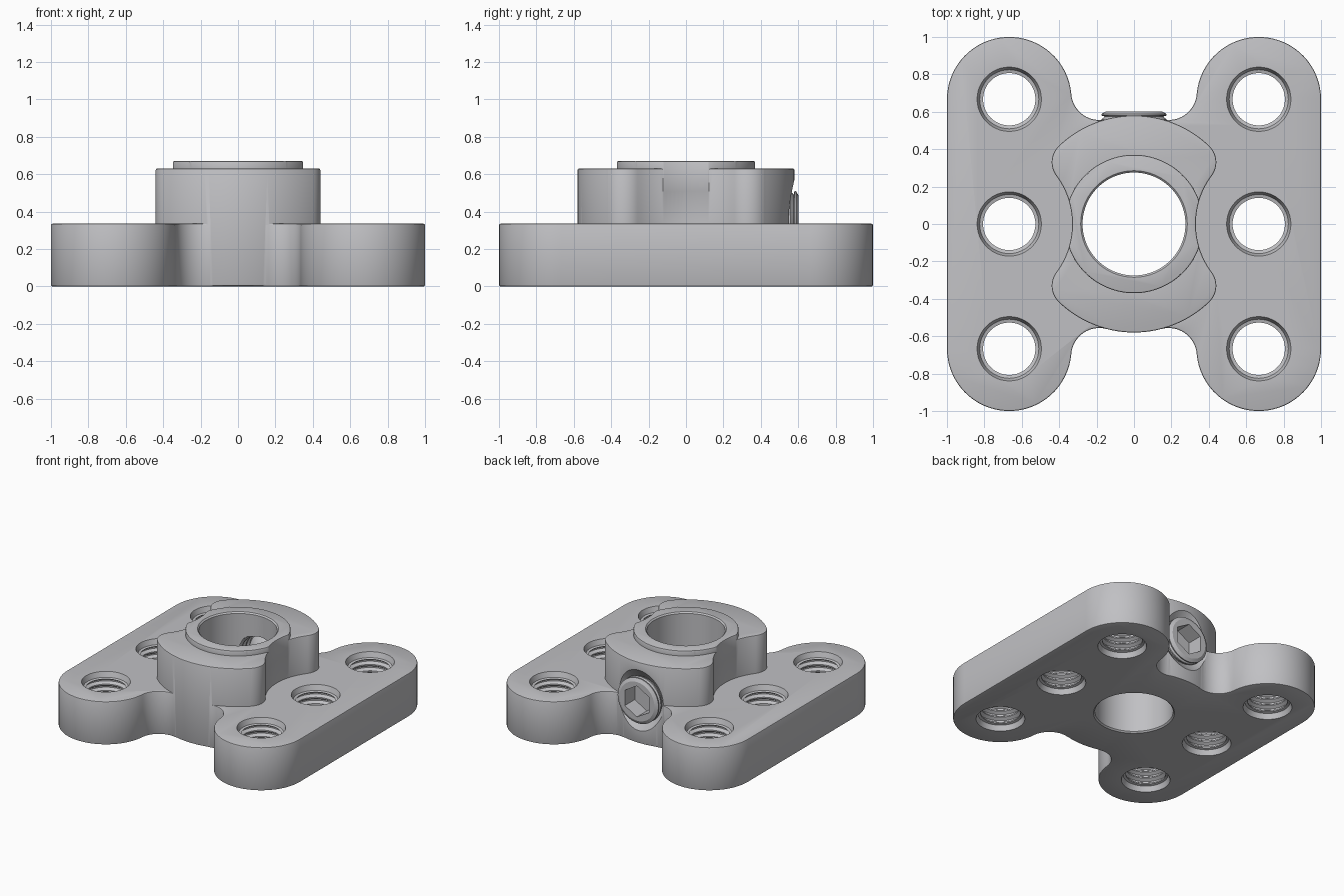
import bpy, bmesh
from math import pi, cos, sin, atan2, acos, hypot, radians
from mathutils import Matrix

cube = bpy.data.objects.get("Cube")
if cube:
    bpy.data.objects.remove(cube, do_unlink=True)

steel = bpy.data.materials.new("grey_steel")
steel.use_nodes = True
colour = (0.53, 0.53, 0.55, 1)
steel.diffuse_color = colour
steel.node_tree.nodes["Principled BSDF"].inputs["Base Color"].default_value = colour

PLATE_TOP, HUB_TOP, BOSS_TOP = 0.335, 0.63, 0.67
LOBE, LOBE_R = 0.667, 0.333
HUB_R, BOSS_R, BORE_R = 0.58, 0.37, 0.275


def finish(bm, name):
    bmesh.ops.recalc_face_normals(bm, faces=bm.faces[:])
    mesh = bpy.data.meshes.new(name)
    bm.to_mesh(mesh)
    bm.free()
    mesh.materials.append(steel)
    obj = bpy.data.objects.new(name, mesh)
    bpy.context.collection.objects.link(obj)
    return obj


def arc(centre, r, a0, a1, n):
    steps = [a0 + (a1 - a0) * i / n for i in range(n + 1)]
    return [(centre[0] + r * cos(a), centre[1] + r * sin(a)) for a in steps]


def four_fold(q):
    """Mirror a quarter outline into a closed loop."""
    back = q[::-1]
    loop = q + [(-x, y) for x, y in back] + [(-x, -y) for x, y in q] + [(x, -y) for x, y in back]
    clean = []
    for p in loop:
        if not clean or hypot(p[0] - clean[-1][0], p[1] - clean[-1][1]) > 1e-4:
            clean.append(p)
    return clean


def prism(name, outline, z0, z1, chamfer=0.008):
    bm = bmesh.new()
    base = bm.faces.new([bm.verts.new((x, y, z0)) for x, y in outline])
    out = bmesh.ops.extrude_face_region(bm, geom=[base], use_keep_orig=True)
    top = [v for v in out["geom"] if isinstance(v, bmesh.types.BMVert)]
    bmesh.ops.translate(bm, verts=top, vec=(0, 0, z1 - z0))
    rims = [e for e in bm.edges if abs(e.verts[0].co.z - e.verts[1].co.z) < 1e-6]
    bmesh.ops.bevel(bm, geom=rims, offset=chamfer, segments=2, profile=0.5, affect='EDGES')
    return finish(bm, name)


def lathe(name, profile, matrix, sides=48, phase=0.0):
    """Solid of revolution from (radius, height) points, capped at both ends."""
    bm = bmesh.new()
    rings = []
    for r, h in profile:
        rings.append([bm.verts.new((x, y, h)) for x, y in
                      arc((0, 0), r, phase, phase + 2 * pi, sides)[:-1]])
    for low, high in zip(rings, rings[1:]):
        for i in range(sides):
            j = (i + 1) % sides
            bm.faces.new((low[i], low[j], high[j], high[i]))
    bm.faces.new(rings[0])
    bm.faces.new(rings[-1])
    bm.transform(matrix)
    return finish(bm, name)


def thread(z0, z1, turns, minor, major):
    """Ridged profile between two heights."""
    pitch = (z1 - z0) / turns
    pts = []
    for i in range(turns):
        z = z0 + i * pitch
        pts += [(minor, z), (minor, z + pitch * 0.2),
                (major, z + pitch * 0.5), (major, z + pitch * 0.7)]
    return pts + [(minor, z1)]


def combine(target, other, operation):
    other.hide_render = True
    mod = target.modifiers.new("combine", 'BOOLEAN')
    mod.operation, mod.object, mod.solver = operation, other, 'EXACT'
    bpy.ops.object.select_all(action='DESELECT')
    bpy.context.view_layer.objects.active = target
    target.select_set(True)
    bpy.ops.object.modifier_apply(modifier=mod.name)
    bpy.data.objects.remove(other, do_unlink=True)


# Base plate: corner lobes blended into the hub by concave fillets
fillet = 0.15
reach = HUB_R + fillet
lobe_dist = LOBE * 2 ** 0.5
swing = acos((reach ** 2 + lobe_dist ** 2 - (LOBE_R + fillet) ** 2) / (2 * reach * lobe_dist))
fc = (reach * cos(pi / 4 + swing), reach * sin(pi / 4 + swing))
to_fillet = atan2(fc[1] - LOBE, fc[0] - LOBE)
plate_quarter = arc((LOBE, LOBE), LOBE_R, 0, to_fillet, 32)
plate_quarter += arc(fc, fillet, to_fillet - pi, atan2(fc[1], fc[0]) - pi, 16)
body = prism("flange_body", four_fold(plate_quarter), 0, PLATE_TOP)

# Hub: waisted outline with rounded shoulders
waist, waist_r = (0.76, 0), 0.43
shoulder, shoulder_r = (0.32, 0.33), 0.12
turn = atan2(shoulder[1], shoulder[0] - waist[0])
lean = atan2(shoulder[1], shoulder[0])
hub_quarter = arc(waist, waist_r, pi - 0.03, turn, 12)
hub_quarter += arc(shoulder, shoulder_r, turn - pi, lean, 16)
hub_quarter += arc((0, 0), HUB_R, lean, radians(88.5), 18)
hub_loop = four_fold(hub_quarter)
combine(body, prism("hub", hub_loop, 0.002, HUB_TOP), 'UNION')

# Boss: round collar trimmed by the hub waist
boss_loop = []
for x, y in hub_loop:
    k = min(1.002, BOSS_R / hypot(x, y))
    boss_loop.append((x * k, y * k))
combine(body, prism("boss", boss_loop, 0.5, BOSS_TOP), 'UNION')

# Central bore with broken edges
edge = BORE_R + 0.01
bore = lathe("bore_cutter", [(edge + 0.02, -0.02), (edge, 0), (BORE_R, 0.01),
                             (BORE_R, BOSS_TOP - 0.01), (edge, BOSS_TOP),
                             (edge + 0.02, BOSS_TOP + 0.02)], Matrix(), 80)
combine(body, bore, 'DIFFERENCE')

# Six threaded mounting holes
sink = 0.04
hole_profile = [(0.18, -0.02), (0.172, 0), (0.158, sink)]
hole_profile += thread(sink + 0.005, PLATE_TOP - sink - 0.005, 5, 0.14, 0.163)
hole_profile += [(0.158, PLATE_TOP - sink), (0.172, PLATE_TOP), (0.18, PLATE_TOP + 0.02)]
for x in (-LOBE, LOBE):
    for y in (-LOBE, 0, LOBE):
        cutter = lathe("hole_cutter", hole_profile, Matrix.Translation((x, y, 0)))
        combine(body, cutter, 'DIFFERENCE')

# Countersunk threaded cross hole in the back of the hub
along_y = Matrix.Translation((0, 0, PLATE_TOP)) @ Matrix.Rotation(-pi / 2, 4, 'X')
cross = [(0.165, 0.1)] + thread(0.22, 0.53, 6, 0.165, 0.18)
cross += [(0.185, 0.545), (0.235, 0.58), (0.26, 0.62)]
combine(body, lathe("cross_hole_cutter", cross, along_y), 'DIFFERENCE')

# Set screw with a hex socket
screw = lathe("set_screw", [(0.08, 0.29), (0.14, 0.34)] + thread(0.36, 0.575, 4, 0.155, 0.175)
              + [(0.175, 0.58), (0.175, 0.588), (0.15, 0.602)], along_y)
socket = lathe("socket_cutter", [(0.12, 0.48), (0.12, 0.65)], along_y, 6, pi / 6)
combine(screw, socket, 'DIFFERENCE')

for obj in (body, screw):
    bpy.ops.object.select_all(action='DESELECT')
    obj.select_set(True)
    bpy.context.view_layer.objects.active = obj
    bpy.ops.object.shade_smooth_by_angle(angle=radians(25))
